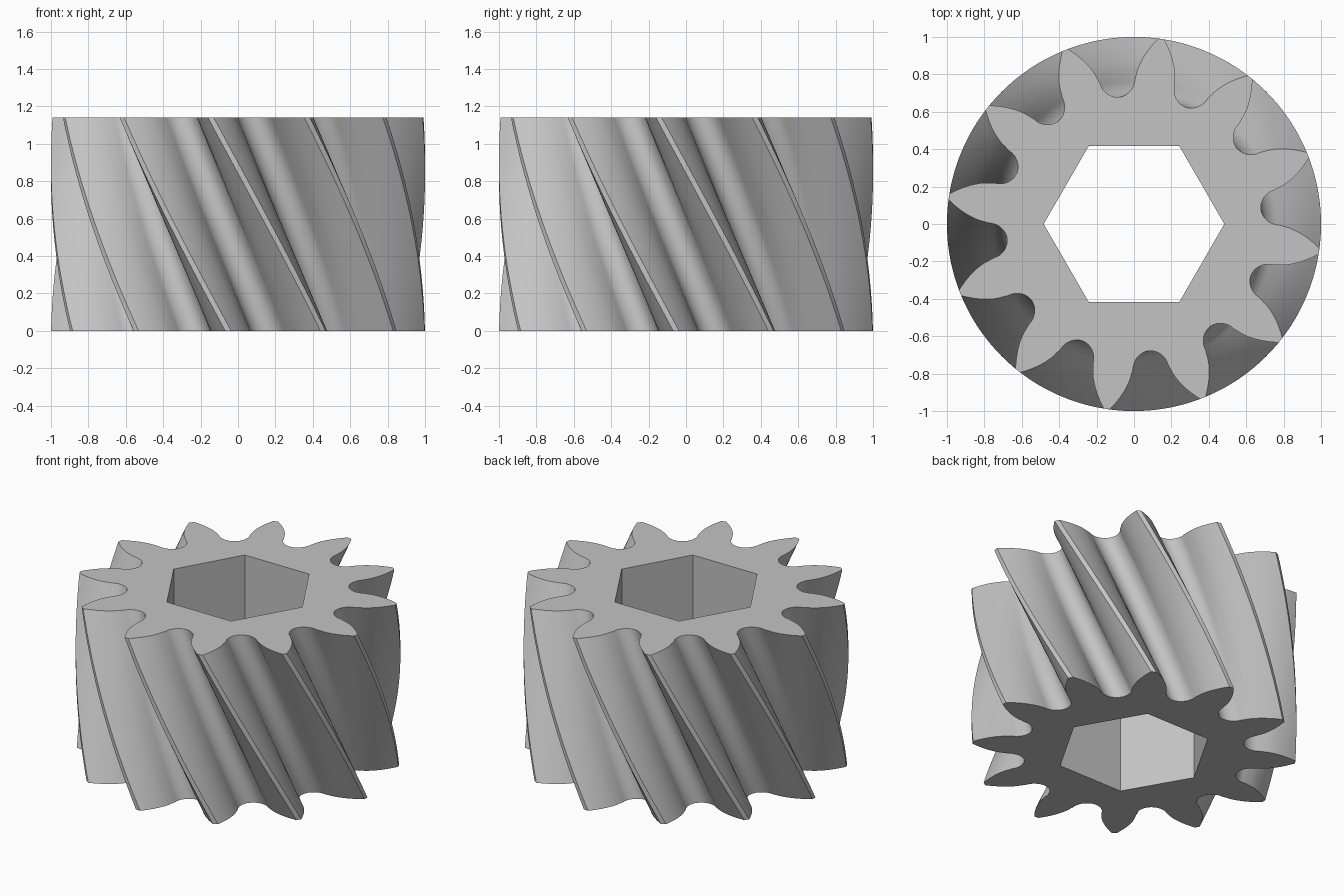
import bpy
import bmesh
from math import acos, cos, sin, tan, degrees, radians, pi

old = bpy.data.objects.get("Cube")
if old:
    bpy.data.objects.remove(old, do_unlink=True)

TEETH = 12
HEIGHT = 1.142
TWIST = -35.4          # degrees from bottom to top
FIRST_TIP = 57.0       # tooth tip direction at the bottom
ROOT, FILLET_END, BASE = 0.683, 0.775, 0.79
LAND = 0.9             # half width of a tooth tip in degrees
LAYERS = 28


def involute(r):
    a = acos(BASE / r)
    return degrees(tan(a) - a)


# Half of one tooth gap as (radius, angle from gap centre): root fillet, then flank
half = []
for i in range(9):
    t = i / 8 * pi / 2
    half.append((ROOT + (FILLET_END - ROOT) * (1 - cos(t)), 7.0 * sin(t)))
pitch = 360 / TEETH
for i in range(9):
    r = 0.8 + 0.2 * i / 8
    half.append((r, pitch / 2 - LAND - involute(1.0) + involute(r)))

# Mirror the half gap, then repeat it around the gear
gap = [(r, -a) for r, a in reversed(half)] + half[1:]
profile = [(r, a + pitch * (k + 0.5)) for k in range(TEETH) for r, a in gap]

bm = bmesh.new()


def ring(points, z, turn):
    verts = [bm.verts.new((r * cos(radians(a + turn)), r * sin(radians(a + turn)), z))
             for r, a in points]
    edges = [bm.edges.new((v, verts[(i + 1) % len(verts)])) for i, v in enumerate(verts)]
    return verts, edges


def skin(a, b):
    n = len(a)
    for i in range(n):
        j = (i + 1) % n
        bm.faces.new((a[i], a[j], b[j], b[i]))


# Twisted teeth
layers = [ring(profile, HEIGHT * k / LAYERS, FIRST_TIP + TWIST * k / LAYERS)
          for k in range(LAYERS + 1)]
for low, high in zip(layers, layers[1:]):
    skin(low[0], high[0])

# Straight hexagonal bore
hexagon = [(0.483, 60 * k) for k in range(6)]
bore = [ring(hexagon, z, 0) for z in (0, HEIGHT)]
skin(bore[1][0], bore[0][0])

# Flat end faces around the bore
for outer, inner, up in ((layers[0], bore[0], -1), (layers[-1], bore[1], 1)):
    bmesh.ops.triangle_fill(bm, edges=outer[1] + inner[1], use_beauty=True,
                            normal=(0, 0, up))
bmesh.ops.recalc_face_normals(bm, faces=bm.faces[:])

mesh = bpy.data.meshes.new("helical_gear")
bm.to_mesh(mesh)
bm.free()
gear = bpy.data.objects.new("helical_gear", mesh)
bpy.context.collection.objects.link(gear)

# Plain grey
grey = bpy.data.materials.new("light_grey")
grey.use_nodes = True
colour = (0.55, 0.55, 0.55, 1)
grey.diffuse_color = colour
grey.node_tree.nodes["Principled BSDF"].inputs["Base Color"].default_value = colour
mesh.materials.append(grey)

bpy.ops.object.select_all(action="DESELECT")
gear.select_set(True)
bpy.context.view_layer.objects.active = gear
bpy.ops.object.shade_smooth_by_angle(angle=radians(30))
